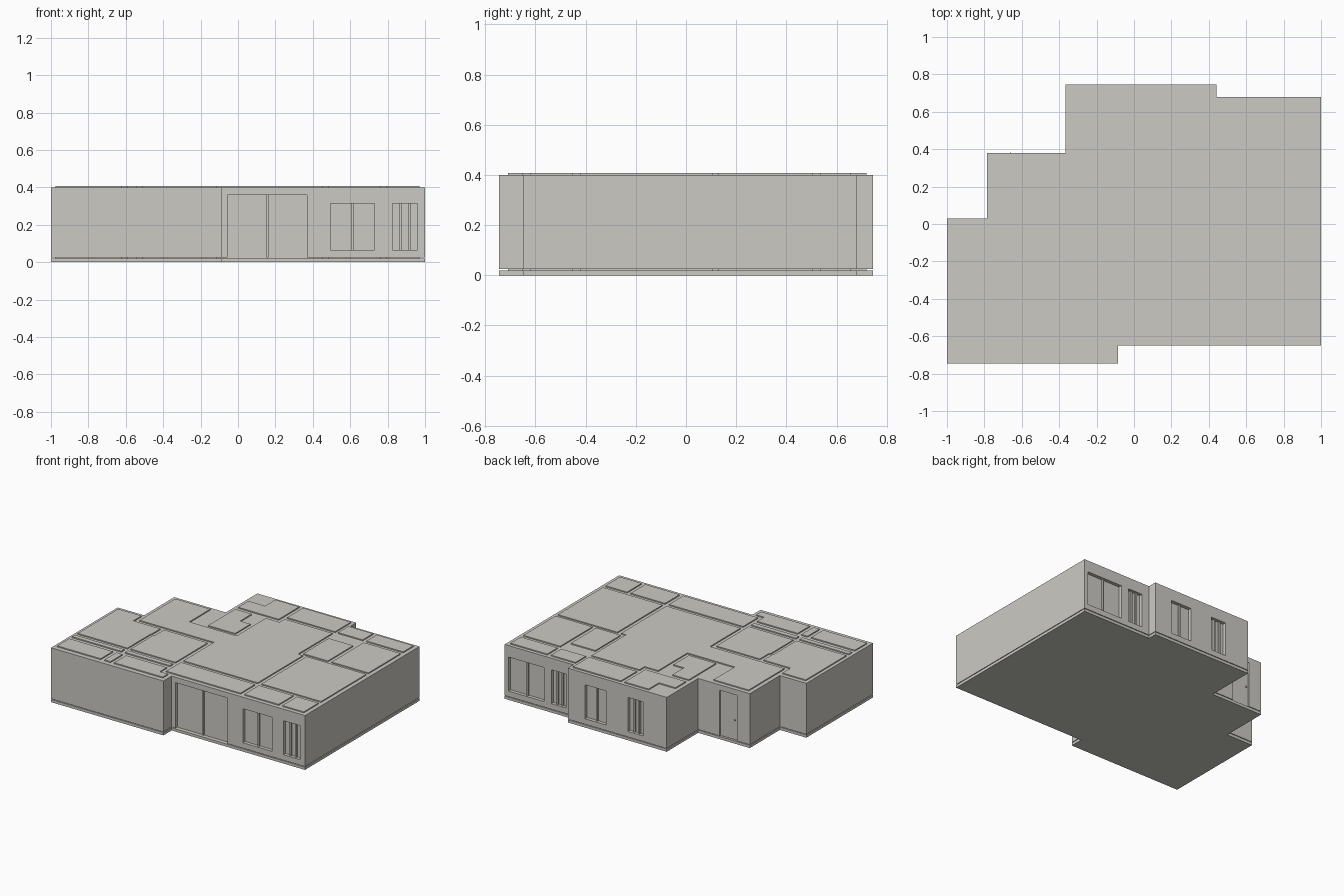
import bpy
import bmesh
from mathutils import Vector

if "Cube" in bpy.data.objects:
    bpy.data.objects.remove(bpy.data.objects["Cube"], do_unlink=True)

plaster = bpy.data.materials.new("warm_grey_plaster")
plaster.use_nodes = True
colour = (0.6, 0.59, 0.55, 1)
plaster.diffuse_color = colour
plaster.node_tree.nodes["Principled BSDF"].inputs["Base Color"].default_value = colour


def finish(name, bm):
    bmesh.ops.recalc_face_normals(bm, faces=bm.faces)
    mesh = bpy.data.meshes.new(name)
    bm.to_mesh(mesh)
    bm.free()
    mesh.materials.append(plaster)
    obj = bpy.data.objects.new(name, mesh)
    bpy.context.collection.objects.link(obj)
    return obj


def add_prism(bm, outline, bottom, top):
    face = bm.faces.new([bm.verts.new((x, y, bottom)) for x, y in outline])
    extruded = bmesh.ops.extrude_face_region(bm, geom=[face], use_keep_orig=True)
    verts = [g for g in extruded["geom"] if isinstance(g, bmesh.types.BMVert)]
    bmesh.ops.translate(bm, verts=verts, vec=(0, 0, top - bottom))


def rect(x0, y0, x1, y1):
    return [(x0, y0), (x1, y0), (x1, y1), (x0, y1)]


def prism(name, outline, bottom, top):
    bm = bmesh.new()
    add_prism(bm, outline, bottom, top)
    return finish(name, bm)


SLAB, WALL_BASE, WALL_TOP, ROOF = 0.02, 0.025, 0.4, 0.408

# Stepped footprint of the bungalow
footprint = [(-1, -.745), (-.085, -.745), (-.085, -.65), (1, -.65),
             (1, .68), (.44, .68), (.44, .745), (-.365, .745),
             (-.365, .38), (-.785, .38), (-.785, .03), (-1, .03)]
prism("ground_slab", footprint, 0, SLAB)
walls = prism("outer_walls", footprint, WALL_BASE, WALL_TOP)

# Room outlines shared by the floor plates and the raised ceiling plates
rooms = {
    "left_bedroom": [(-.975, -.47), (-.57, -.47), (-.57, -.2), (-.565, -.2),
                     (-.565, -.095), (-.785, -.095), (-.785, 0), (-.975, 0)],
    "middle_bedroom": [(-.545, -.47), (-.18, -.47), (-.18, -.095),
                       (-.535, -.095), (-.535, -.2), (-.545, -.2)],
    "left_wardrobe": rect(-.975, -.535, -.575, -.5),
    "middle_wardrobe": rect(-.545, -.535, -.18, -.5),
    "left_bathroom": rect(-.975, -.71, -.62, -.57),
    "service_duct": rect(-.59, -.71, -.54, -.57),
    "middle_bathroom": [(-.51, -.71), (-.115, -.71), (-.115, -.65),
                        (-.18, -.65), (-.18, -.57), (-.51, -.57)],
    "front_porch": rect(-.15, -.62, .455, -.45),
    "front_bathroom": rect(.485, -.62, .765, -.45),
    "front_closet": rect(.795, -.62, .97, -.45),
    "main_bedroom": rect(.485, -.42, .97, .105),
    "living_hall": [(-.15, -.42), (.455, -.42), (.455, .105), (.415, .105),
                    (.415, .505), (.025, .505), (.025, .445), (-.085, .445),
                    (-.085, .105), (-.47, .105), (-.47, .35), (-.755, .35),
                    (-.755, -.065), (-.15, -.065)],
    "pantry": [(-.335, .13), (-.115, .13), (-.115, .31), (-.2, .31),
               (-.2, .445), (-.335, .445)],
    "laundry": [(-.335, .48), (-.005, .48), (-.005, .72), (-.2, .72),
                (-.2, .6), (-.335, .6)],
    "kitchen": rect(.025, .535, .415, .72),
    "small_store": rect(.44, .535, .64, .655),
    "back_bathroom": rect(.67, .535, .97, .655),
    "dressing_room": rect(.44, .13, .64, .425),
    "back_bedroom": rect(.67, .13, .97, .505),
}
for room, outline in rooms.items():
    prism(room + "_floor", outline, SLAB, WALL_BASE)
    prism(room + "_ceiling", outline, WALL_TOP, ROOF)

# Openings: name, x range, wall y, outward direction, z range, depth, mullions
FRONT, BACK, REAR, ENTRY = -.65, .68, .745, .38
LOW, HIGH, HEAD = .065, .315, .36
openings = [
    ("sliding_door", -.055, .37, FRONT, -1, SLAB, HEAD, .025, 1),
    ("front_wide_window", .495, .73, FRONT, -1, LOW, HIGH, .025, 1),
    ("front_narrow_window", .825, .96, FRONT, -1, LOW, HIGH, .025, 2),
    ("back_wide_window", .68, .97, BACK, 1, LOW, HIGH, .025, 1),
    ("back_narrow_window", .5, .62, BACK, 1, LOW, HIGH, .025, 2),
    ("rear_wide_window", .13, .3, REAR, 1, LOW, HIGH, .025, 1),
    ("rear_narrow_window", -.17, -.05, REAR, 1, LOW, HIGH, .025, 2),
    ("entry_door", -.68, -.54, ENTRY, 1, SLAB, HEAD, .008, 0),
]

cut = bmesh.new()
for name, x0, x1, y, out, z0, z1, depth, mullions in openings:
    inner, outer = y - out * depth, y + out * .05
    add_prism(cut, rect(x0, min(inner, outer), x1, max(inner, outer)), z0, z1)
    # Upright bars between the panes
    for i in range(mullions):
        x = x0 + (x1 - x0) * (i + 1) / (mullions + 1)
        face = inner + out * .012
        prism(f"{name}_mullion_{i + 1}",
              rect(x - .006, min(inner, face), x + .006, max(inner, face)),
              max(z0, WALL_BASE), z1)
cutter = finish("opening_cutter", cut)
cutter.hide_render = True

# Cut the recesses into the walls, then drop the cutter
recess = walls.modifiers.new("openings", "BOOLEAN")
recess.object = cutter
recess.solver = "EXACT"
bpy.context.view_layer.objects.active = walls
bpy.ops.object.modifier_apply(modifier=recess.name)
bpy.data.objects.remove(cutter, do_unlink=True)

# Entry door knob
knob = bmesh.new()
bmesh.ops.create_icosphere(knob, subdivisions=2, radius=.006)
bmesh.ops.translate(knob, verts=knob.verts, vec=Vector((-.66, ENTRY - .004, .17)))
finish("entry_door_knob", knob)
